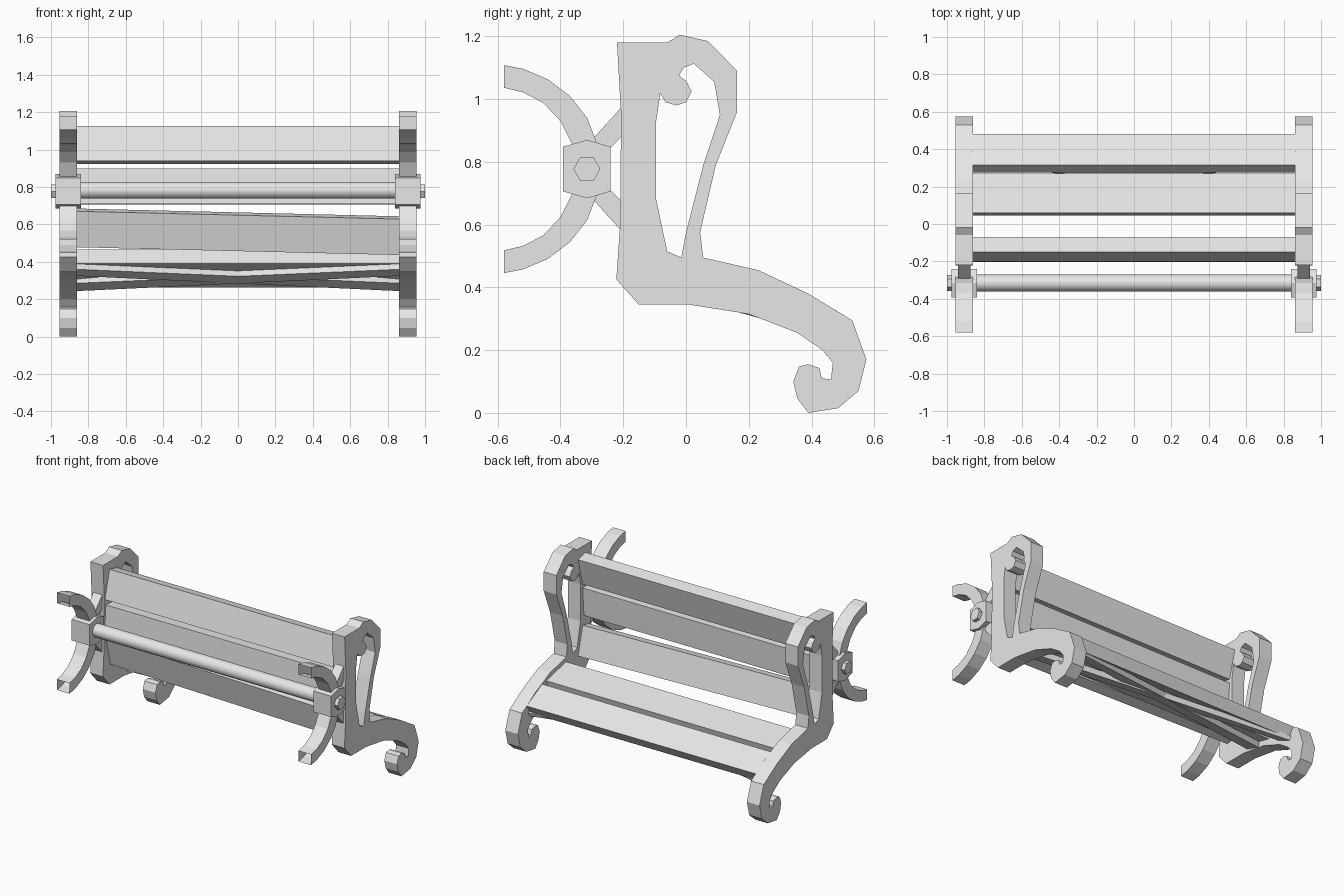
import bpy, bmesh, math

cube = bpy.data.objects.get("Cube")
if cube:
    bpy.data.objects.remove(cube, do_unlink=True)

grey = bpy.data.materials.new("plain_grey")
grey.use_nodes = True
grey.diffuse_color = (0.8, 0.8, 0.8, 1)
grey.node_tree.nodes["Principled BSDF"].inputs["Base Color"].default_value = (0.8, 0.8, 0.8, 1)


def finish(name, bm):
    bmesh.ops.recalc_face_normals(bm, faces=bm.faces)
    mesh = bpy.data.meshes.new(name)
    bm.to_mesh(mesh)
    bm.free()
    mesh.materials.append(grey)
    obj = bpy.data.objects.new(name, mesh)
    bpy.context.collection.objects.link(obj)
    return obj


def prism(name, loops, x0, x1):
    """Extrude (y, z) outlines along x; further loops are holes."""
    bm = bmesh.new()
    for pts in loops:
        vs = [bm.verts.new((x0, y, z)) for y, z in pts]
        for i, v in enumerate(vs):
            bm.edges.new((v, vs[i - 1]))
    bmesh.ops.triangle_fill(bm, edges=bm.edges[:], use_beauty=True)
    bmesh.ops.dissolve_limit(bm, angle_limit=0.01, verts=[], edges=bm.edges[:])
    ext = bmesh.ops.extrude_face_region(bm, geom=bm.faces[:], use_keep_orig=True)
    for v in ext["geom"]:
        if isinstance(v, bmesh.types.BMVert):
            v.co.x = x1
    return finish(name, bm)


def loft(name, left, right, x=0.87):
    """Plank between a section at -x and a section at +x."""
    bm = bmesh.new()
    a = [bm.verts.new((-x, y, z)) for y, z in left]
    b = [bm.verts.new((x, y, z)) for y, z in right]
    bm.faces.new(a)
    bm.faces.new(b)
    for i in range(len(a)):
        bm.faces.new((a[i - 1], a[i], b[i], b[i - 1]))
    return finish(name, bm)


def flip(pts, mid=0.777):
    return [(y, 2 * mid - z) for y, z in pts]


# End frame: outline with scrolled foot, and the opening with a scrolled arm
frame = [(-.22, 1.18), (-.06, 1.18), (-.02, 1.205), (.07, 1.185), (.163, 1.09),
         (.163, .96), (.095, .79), (.045, .575), (.055, .495), (.23, .455),
         (.39, .38), (.53, .295), (.575, .17), (.55, .07), (.485, .015),
         (.39, .0), (.355, .045), (.342, .1), (.36, .148), (.39, .155),
         (.425, .143), (.433, .11), (.462, .107), (.468, .16), (.435, .2),
         (.355, .255), (.2, .315), (.01, .345), (-.15, .345), (-.222, .425),
         (-.21, .6), (-.207, .95)]
opening = [(-.06, .515), (-.015, .495), (0, .575), (.055, .79), (.108, .95),
           (.09, 1.055), (.025, 1.113), (-.008, 1.1), (-.022, 1.075), (0, 1.058),
           (.018, 1.025), (0, .99), (-.03, .98), (-.065, .99), (-.082, 1.018),
           (-.095, .93), (-.095, .68)]
# Curved arm, strut, bracket and bolt sections
arm = [(-.58, 1.108), (-.52, 1.097), (-.44, 1.063), (-.37, 1.01), (-.315, .94),
       (-.28, .85), (-.36, .85), (-.4, .93), (-.455, .988), (-.52, 1.022), (-.58, 1.036)]
strut = [(-.30, .87), (-.205, .975), (-.205, .88), (-.25, .835)]
bracket = [(-.315, .87), (-.24, .848), (-.24, .706), (-.315, .684), (-.392, .706), (-.392, .848)]
bolt = [(-.316 + .043 * math.cos(i * math.pi / 3), .777 + .043 * math.sin(i * math.pi / 3))
        for i in range(6)]

for side, s in (("left", 1), ("right", -1)):
    prism(side + "_end_frame", [frame, opening], s * .86, s * .955)
    for level, f in (("upper", list), ("lower", flip)):
        prism(f"{side}_{level}_strut", [f(strut)], s * .875, s * .94)
        obj = prism(f"{side}_{level}_curved_arm", [f(arm)], s * .86, s * .955)
        # Hollow arm end
        bm = bmesh.new()
        bm.from_mesh(obj.data)
        ends = [q for q in bm.faces if all(v.co.y < -.579 for v in q.verts)]
        bmesh.ops.delete(bm, geom=ends, context='FACES_ONLY')
        bm.to_mesh(obj.data)
        bm.free()
    prism(side + "_bracket", [bracket], s * .84, s * .975)
    prism(side + "_bolt", [bolt], s * .97, s * 1.0)

# Round rail between the brackets
bpy.ops.mesh.primitive_cylinder_add(vertices=16, radius=.045, depth=1.7,
                                    location=(0, -.316, .782), rotation=(0, math.pi / 2, 0))
rail = bpy.context.object
rail.name = "round_rail"
rail.data.materials.append(grey)
bpy.ops.object.shade_smooth_by_angle()

# Backrest planks
top = [(-.15, 1.127), (-.07, 1.108), (-.12, .922), (-.2, .94)]
middle = [(-.19, .9), (-.12, .897), (-.133, .705), (-.203, .71)]
lower = [(-.19, .67), (-.12, .685), (-.07, .495), (-.14, .478)]
loft("top_back_plank", top, top)
loft("middle_back_plank", middle, middle)
loft("lower_back_plank", lower, [(y, z - .042) for y, z in lower])

# Seat planks
rear = [(.06, .465), (.27, .415), (.25, .34), (.045, .39)]
front = [(.315, .41), (.482, .325), (.442, .262), (.275, .35)]
loft("rear_seat_plank", rear, rear)
loft("front_seat_plank", front, front)

# Crossed braces under the seat
high = [(.05, .395), (.16, .36), (.15, .325), (.043, .36)]
low = [(.36, .315), (.465, .27), (.45, .243), (.35, .285)]
loft("brace_one", high, low)
loft("brace_two", low, high)
